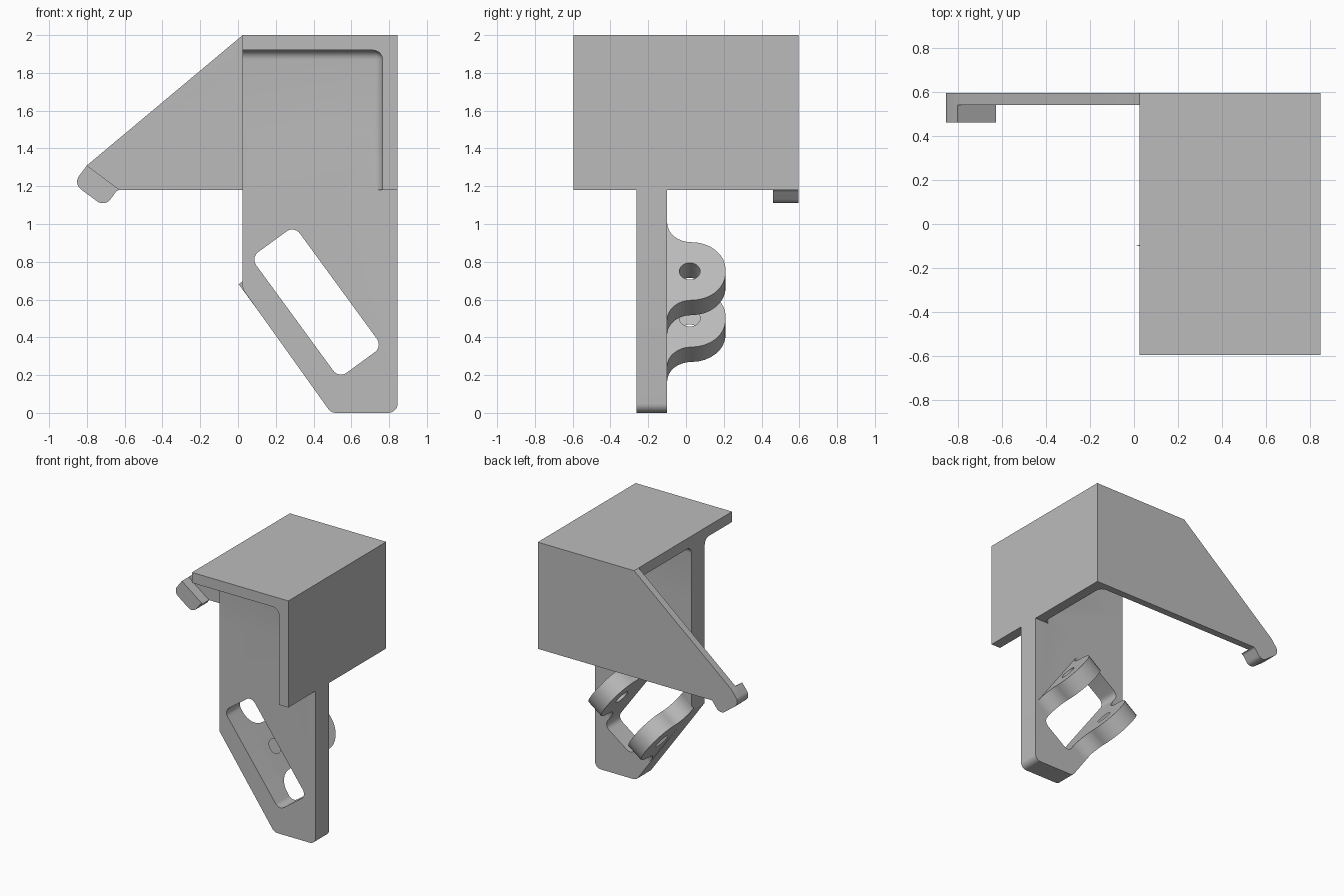
import bpy, bmesh, math
from mathutils import Vector, Matrix

cube = bpy.data.objects.get("Cube")
if cube:
    bpy.data.objects.remove(cube, do_unlink=True)

GREY = (0.5, 0.5, 0.5, 1.0)
mat = bpy.data.materials.new("plain grey")
mat.use_nodes = True
mat.diffuse_color = GREY
mat.node_tree.nodes["Principled BSDF"].inputs["Base Color"].default_value = GREY

# Slot frame: D runs along the slot, N across it
D = Vector((0.59, 0, -0.807)).normalized()
N = Vector((-D.z, 0, D.x))
Y = Vector((0, 1, 0))
FRONT = (Vector((1, 0, 0)), Vector((0, 0, 1)), Y)
SLOT = (D, N, Y)
LUG = (D, Y, N)
MID = -0.228


def rounded(corners, steps=8):
    """Outline from (u, v, radius) corners."""
    pts = []
    for i, (u, v, r) in enumerate(corners):
        p = Vector((u, v))
        if r == 0:
            pts.append(p)
            continue
        a = (Vector(corners[i - 1][:2]) - p).normalized()
        b = (Vector(corners[(i + 1) % len(corners)][:2]) - p).normalized()
        ang = a.angle(b)
        t, turn = r / math.tan(ang / 2), math.pi - ang
        c = p + (a + b).normalized() * r / math.sin(ang / 2)
        v0, v1 = p + a * t - c, p + b * t - c
        for k in range(steps + 1):
            f = k / steps
            pts.append(c + (v0 * math.sin((1 - f) * turn) + v1 * math.sin(f * turn)) / math.sin(turn))
    return pts


def finish(bm, name):
    bmesh.ops.recalc_face_normals(bm, faces=bm.faces)
    me = bpy.data.meshes.new(name)
    bm.to_mesh(me)
    bm.free()
    me.materials.append(mat)
    ob = bpy.data.objects.new(name, me)
    bpy.context.collection.objects.link(ob)
    return ob


def prism(name, corners, lo, hi, frame=FRONT):
    """Extrude a rounded outline along the frame's third axis."""
    bm = bmesh.new()
    eu, ev, ew = frame
    face = bm.faces.new([bm.verts.new(eu * p.x + ev * p.y + ew * lo) for p in rounded(corners)])
    ext = bmesh.ops.extrude_face_region(bm, geom=[face])
    bmesh.ops.translate(bm, vec=ew * (hi - lo), verts=[g for g in ext["geom"] if isinstance(g, bmesh.types.BMVert)])
    return finish(bm, name)


def box(name, lo, hi, radius=0):
    lo, hi = Vector(lo), Vector(hi)
    bm = bmesh.new()
    bmesh.ops.create_cube(bm, size=1, matrix=Matrix.Translation((lo + hi) / 2) @ Matrix.Diagonal((*(hi - lo), 1)))
    if radius:
        bmesh.ops.bevel(bm, geom=bm.edges[:], offset=radius, segments=6, profile=0.5, affect='EDGES')
    return finish(bm, name)


def combine(target, other, operation):
    mod = target.modifiers.new("cut", 'BOOLEAN')
    mod.operation, mod.object, mod.solver = operation, other, 'EXACT'
    bpy.context.view_layer.objects.active = target
    bpy.ops.object.modifier_apply(modifier=mod.name)
    bpy.data.objects.remove(other, do_unlink=True)


L, R, B = 0.025, 0.845, 0.595       # left, right, back limits
P0, P1 = -0.263, -0.1               # hanging plate thickness

# Hood with two filleted pockets
bracket = box("bracket_body", (L, -B, 1.18), (R, B, 2))
for y0, y1 in ((-0.9, P0), (P1, 0.54)):
    combine(bracket, box("pocket", (-0.3, y0, 0.9), (0.765, y1, 1.92), 0.05), 'DIFFERENCE')

# Hanging plate with slanted slot
plate = prism("hanging_plate", [(L, 1.5, 0), (L, 0.655, 0.04), (0.493, 0, 0.05), (R, 0, 0.05), (R, 1.5, 0)], P0, P1)
s0, s1, n0, n1 = MID - 0.396, MID + 0.396, 0.539, 0.825
slot = prism("slot", [(s0, n0, 0.05), (s1, n0, 0.05), (s1, n1, 0.05), (s0, n1, 0.05)], -0.5, 0.1, SLOT)
combine(plate, slot, 'DIFFERENCE')
combine(bracket, plate, 'UNION')

# Sloping back wing and the thicker hook at its tip
wing = prism("back_wing", [(0.4, 2, 0), (L, 2, 0), (-0.8, 1.31, 0), (-0.625, 1.18, 0), (0.4, 1.18, 0)], 0.54, B)
hook = prism("hook", [(-0.8, 1.31, 0), (-0.872, 1.214, 0.05), (-0.706, 1.09, 0.05),
                      (-0.6385, 1.18, 0.025), (-0.625, 1.18, 0)], 0.46, B)
combine(wing, hook, 'UNION')
combine(bracket, wing, 'UNION')
parts = [bracket]

# Pair of drilled lugs flanking the slot
T = 0.134
for name, w in (("upper_lug", n1), ("lower_lug", n0 - T)):
    outline = [(-0.32, P1, 0), (-0.19, P1, 0.129), (-0.19, 0.21, 0.18),
               (0.19, 0.21, 0.18), (0.19, P1, 0.129), (0.32, P1, 0)]
    lug = prism(name, [(MID + u, v, r) for u, v, r in outline], w, w + T, LUG)
    h = 0.055
    hole = prism("hole", [(MID + a * h, 0.02 + b * h, h * 0.999) for a, b in ((-1, -1), (1, -1), (1, 1), (-1, 1))],
                 w - 0.1, w + T + 0.1, LUG)
    combine(lug, hole, 'DIFFERENCE')
    parts.append(lug)

# Smooth the fillets, keep edges sharp
bpy.ops.object.select_all(action='DESELECT')
for ob in parts:
    ob.select_set(True)
bpy.context.view_layer.objects.active = bracket
bpy.ops.object.shade_smooth_by_angle(angle=math.radians(30))
